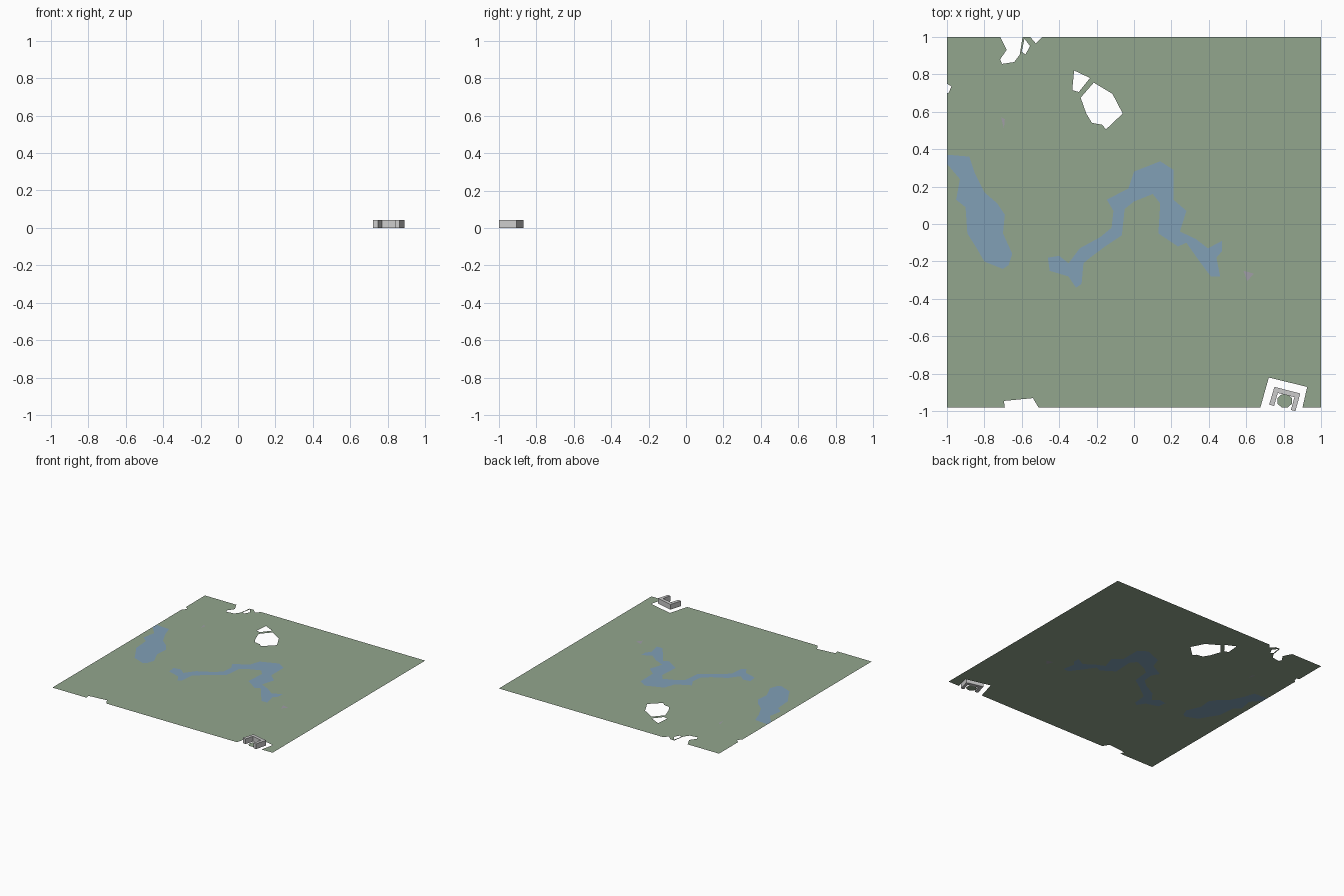
import bpy, bmesh, math

if "Cube" in bpy.data.objects:
    bpy.data.objects.remove(bpy.data.objects["Cube"])


def material(name, rgb):
    m = bpy.data.materials.new(name)
    m.diffuse_color = (*rgb, 1)
    m.use_nodes = True
    m.node_tree.nodes["Principled BSDF"].inputs["Base Color"].default_value = m.diffuse_color
    return m


def flat(name, loops, mat=None, height=0):
    """Fill outlines (inner outlines become holes), optionally extruded up."""
    bm = bmesh.new()
    for pts in loops:
        vs = [bm.verts.new((x, y, 0)) for x, y in pts]
        for a, b in zip(vs, vs[1:] + vs[:1]):
            bm.edges.new((a, b))
    bmesh.ops.triangle_fill(bm, use_beauty=True, edges=bm.edges[:], normal=(0, 0, 1))
    if height:
        ext = bmesh.ops.extrude_face_region(bm, geom=bm.faces[:], use_keep_orig=True)
        for v in ext["geom"]:
            if isinstance(v, bmesh.types.BMVert):
                v.co.z = height
        bmesh.ops.recalc_face_normals(bm, faces=bm.faces[:])
    else:
        for f in bm.faces:
            f.normal_update()
            if f.normal.z < 0:
                f.normal_flip()
    me = bpy.data.meshes.new(name)
    bm.to_mesh(me)
    bm.free()
    ob = bpy.data.objects.new(name, me)
    bpy.context.collection.objects.link(ob)
    if mat:
        me.materials.append(mat)
    return ob


green = material("grass", (0.29, 0.38, 0.27))
blue = material("water", (0.22, 0.35, 0.47))
mauve = material("paving", (0.35, 0.34, 0.38))

# Water outlines
lake = [(-.998, .37), (-.88, .36), (-.85, .27), (-.80, .17), (-.73, .11), (-.69, .05),
        (-.70, -.05), (-.65, -.16), (-.67, -.22), (-.70, -.24), (-.80, -.20),
        (-.84, -.13), (-.89, -.05), (-.90, .09), (-.95, .13), (-.93, .24), (-.998, .32)]
river = [(-.46, -.18), (-.40, -.17), (-.35, -.21), (-.29, -.13), (-.18, -.07), (-.12, -.02),
         (-.11, .07), (-.145, .13), (-.03, .19), (0, .28), (.14, .335), (.21, .29),
         (.21, .13), (.28, .07), (.245, -.04), (.33, -.08), (.395, -.13), (.47, -.09),
         (.47, -.145), (.44, -.18), (.46, -.28), (.41, -.28), (.35, -.20), (.28, -.10),
         (.235, -.12), (.13, -.05), (.14, .11), (.10, .16), (0, .12), (-.05, .08),
         (-.065, -.06), (-.155, -.12), (-.235, -.18), (-.27, -.21), (-.28, -.32),
         (-.31, -.34), (-.35, -.28), (-.45, -.25)]
plaza = [(.585, -.25), (.64, -.265), (.605, -.305)]
path = [(-.71, .57), (-.69, .56), (-.695, .51)]

# Openings in the ground
big_hole = [(-.215, .755), (-.115, .695), (-.06, .59), (-.15, .505), (-.17, .53),
            (-.225, .54), (-.255, .59), (-.285, .675)]
small_hole = [(-.32, .82), (-.235, .78), (-.295, .705), (-.33, .715)]
gap = [(-.585, .99), (-.555, .95), (-.58, .905), (-.60, .92)]

# Outer edge with notches: front, building plot, back, left
outer = [(-1, -.98), (-.69, -.98), (-.695, -.945), (-.54, -.93), (-.51, -.98),
         (.675, -.98), (.72, -.82), (.925, -.87), (.90, -.98), (1, -.98), (1, 1),
         (-.49, 1), (-.525, .965), (-.555, 1), (-.595, 1), (-.61, .905), (-.64, .865),
         (-.705, .855), (-.715, .88), (-.68, .93), (-.715, 1), (-1, 1),
         (-1, .75), (-.975, .735), (-.99, .70), (-1, .70)]

flat("ground", [outer, lake, river, plaza, path, big_hole, small_hole, gap], green)
flat("lake", [lake], blue)
flat("river", [river], blue)
flat("plaza", [plaza], mauve)
flat("path", [path], mauve)

# Round lawn in the courtyard
flat("courtyard_lawn", [[(.805 + .042 * math.cos(math.tau * (i + .5) / 8),
                          -.945 + .038 * math.sin(math.tau * (i + .5) / 8))
                         for i in range(8)]], green)

# U-shaped building
flat("building", [[(.75, -.87), (.888, -.905), (.862, -1), (.838, -.993),
                   (.857, -.925), (.768, -.902), (.748, -.972), (.722, -.965)]],
     height=.043)
